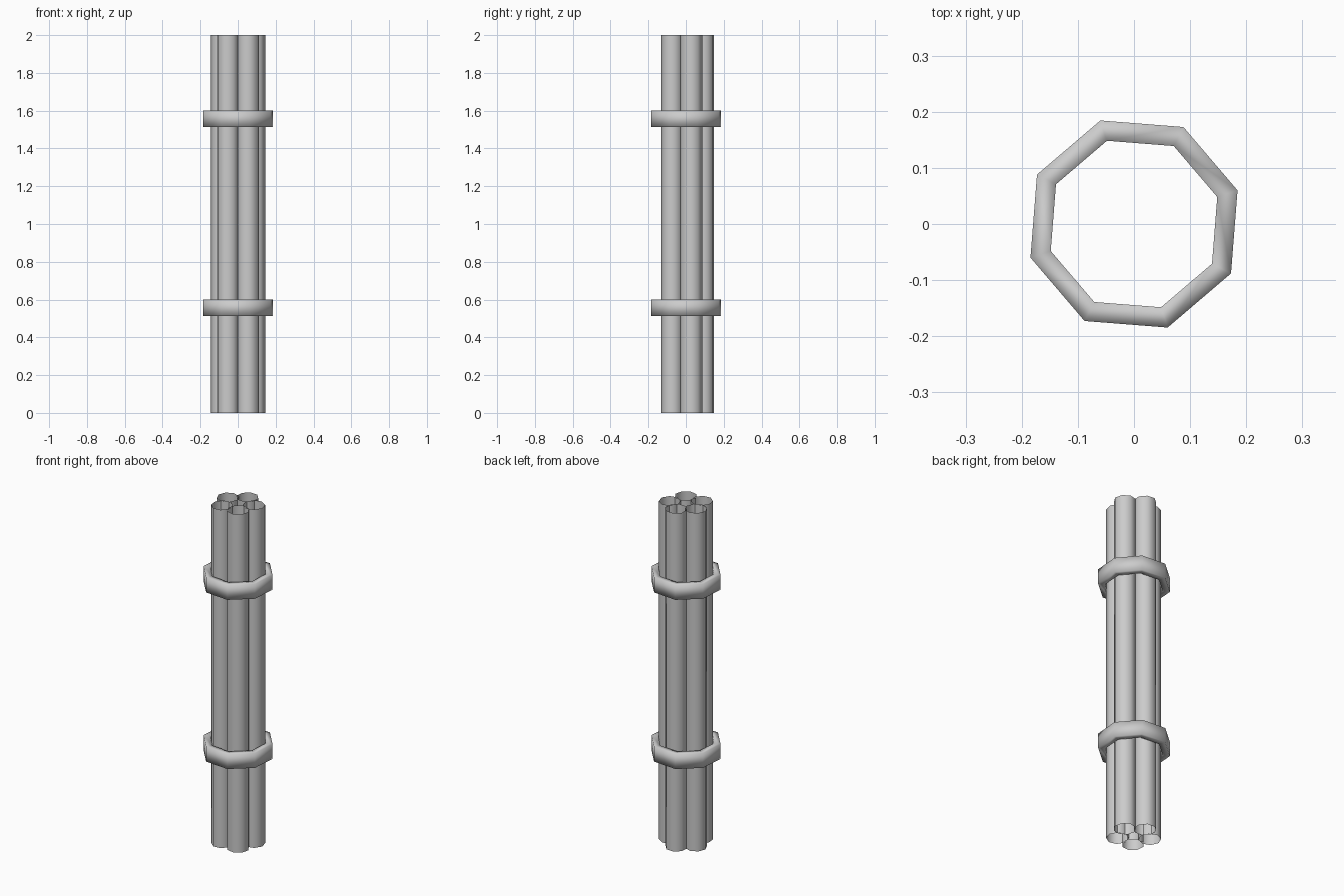
import bpy, bmesh, math

if "Cube" in bpy.data.objects:
    bpy.data.objects.remove(bpy.data.objects["Cube"])

SIDES = 8


def ring_of_verts(bm, centre, radius, z, turn):
    return [bm.verts.new((centre[0] + radius * math.cos(turn + i * math.tau / SIDES),
                          centre[1] + radius * math.sin(turn + i * math.tau / SIDES), z))
            for i in range(SIDES)]


def sweep(name, profile, centre, turn, closed):
    """Revolve an (r, z) profile around a vertical axis in eight steps."""
    bm = bmesh.new()
    loops = [ring_of_verts(bm, centre, r, z, turn) for r, z in profile]
    pairs = list(zip(loops, loops[1:]))
    if closed:
        pairs.append((loops[-1], loops[0]))
    for low, high in pairs:
        for i in range(SIDES):
            j = (i + 1) % SIDES
            bm.faces.new((low[i], low[j], high[j], high[i])).smooth = True
    mesh = bpy.data.meshes.new(name)
    bm.to_mesh(mesh)
    bm.free()
    obj = bpy.data.objects.new(name, mesh)
    bpy.context.collection.objects.link(obj)
    return obj


# Five open-ended tubes in a pentagon, each turned with its position
for k in range(5):
    a = math.radians(162 + 72 * k)
    sweep(f"tube_{k + 1}", [(0.06, 0), (0.06, 2)],
          (0.09 * math.cos(a), 0.09 * math.sin(a)), math.radians(72 * k), False)

# Two octagonal straps with softly shaded edges
for name, z in (("lower_strap", 0.513), ("upper_strap", 1.513)):
    sweep(name, [(0.194, z), (0.194, z + 0.087), (0.156, z + 0.087), (0.156, z)],
          (0, 0), math.radians(18), True)
